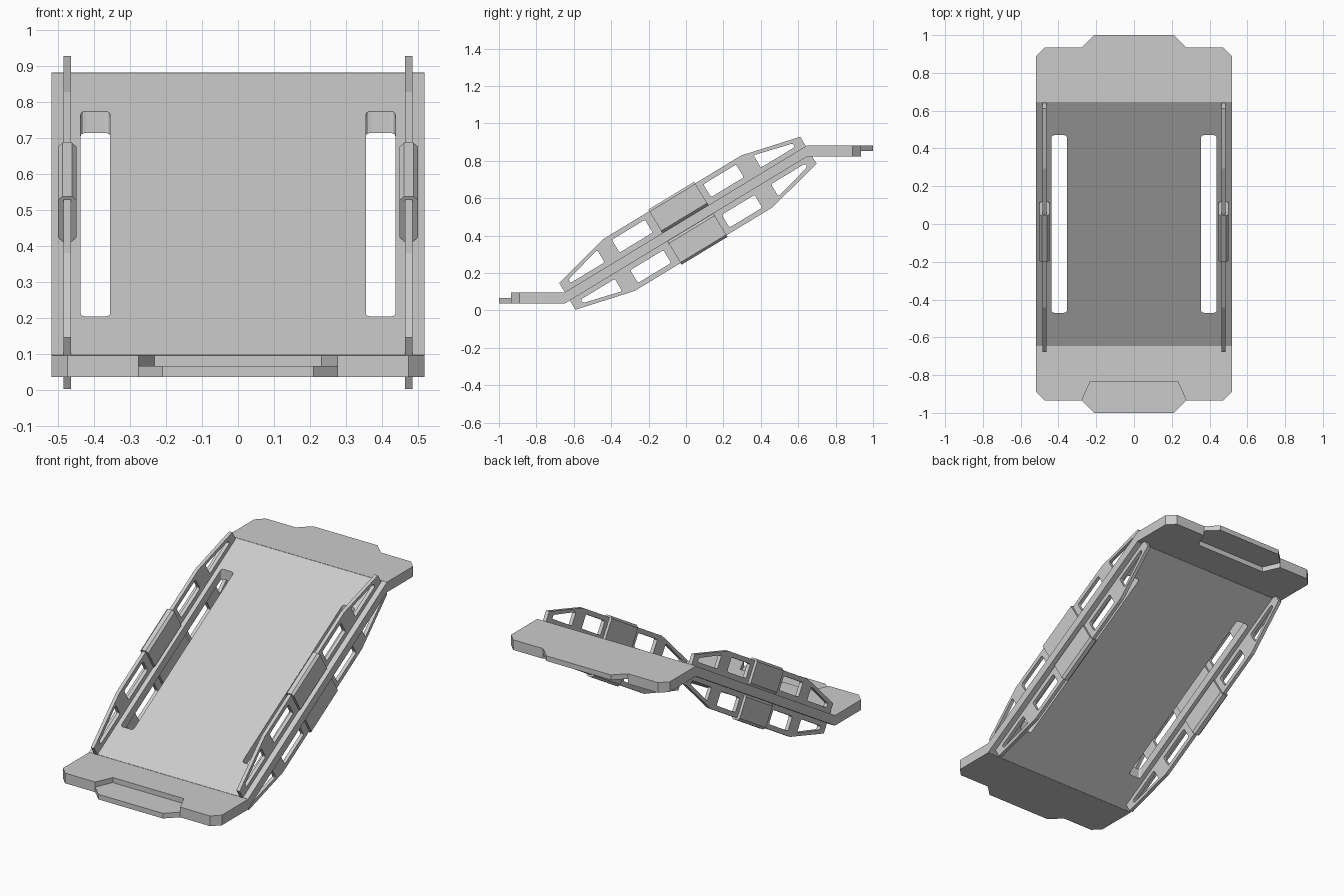
import bpy, bmesh, math
from mathutils import Matrix, Vector

default = bpy.data.objects.get("Cube")
if default:
    bpy.data.objects.remove(default, do_unlink=True)

grey = bpy.data.materials.new("light_grey")
grey.use_nodes = True
grey.diffuse_color = (0.6, 0.6, 0.6, 1)
grey.node_tree.nodes["Principled BSDF"].inputs["Base Color"].default_value = (0.6, 0.6, 0.6, 1)

HALF_X = 0.518      # half width of the deck
RUN = 0.646         # half length of the ramp in plan
MID_Z = 0.46        # height of the ramp's centre
SLOPE = 0.606
ANGLE = math.atan(SLOPE)
RAIL_X = 0.4745


def rounded(points, radius, steps=3):
    """Outline with each corner replaced by a short curve."""
    out = []
    for i, p in enumerate(points):
        p = Vector(p)
        a = p + (Vector(points[i - 1]) - p).normalized() * radius
        b = p + (Vector(points[(i + 1) % len(points)]) - p).normalized() * radius
        for k in range(steps + 1):
            t = k / steps
            out.append(a * (1 - t) ** 2 + p * 2 * t * (1 - t) + b * t * t)
    return out


def rect(x0, x1, y0, y1):
    return [(x0, y0), (x1, y0), (x1, y1), (x0, y1)]


def plate(name, outlines, thickness, matrix):
    """Flat plate from an outline and hole outlines, centred on its plane."""
    curve = bpy.data.curves.new(name, 'CURVE')
    curve.dimensions = '2D'
    curve.fill_mode = 'BOTH'
    curve.extrude = thickness / 2
    for points in outlines:
        spline = curve.splines.new('POLY')
        spline.points.add(len(points) - 1)
        for sp, p in zip(spline.points, points):
            sp.co = (p[0], p[1], 0, 1)
        spline.use_cyclic_u = True
    temp = bpy.data.objects.new(name + "_outline", curve)
    bpy.context.collection.objects.link(temp)
    bpy.context.view_layer.update()
    graph = bpy.context.evaluated_depsgraph_get()
    mesh = bpy.data.meshes.new_from_object(temp.evaluated_get(graph))
    bpy.data.objects.remove(temp, do_unlink=True)
    bpy.data.curves.remove(curve)
    mesh.transform(matrix)
    bm = bmesh.new()
    bm.from_mesh(mesh)
    bmesh.ops.remove_doubles(bm, verts=bm.verts, dist=0.0001)
    bmesh.ops.recalc_face_normals(bm, faces=bm.faces)
    for f in bm.faces:
        f.smooth = False
        f.material_index = 0
    bm.to_mesh(mesh)
    bm.free()
    mesh.name = name
    mesh.materials.clear()
    mesh.materials.append(grey)
    obj = bpy.data.objects.new(name, mesh)
    bpy.context.collection.objects.link(obj)
    return obj


def mirrored(half):
    """Close a left-hand half outline by mirroring it in x."""
    return half + [(-x, y) for x, y in reversed(half)]


# Sloping deck with two long slots, sheared so the slots stay vertical
shear = Matrix.Translation((0, 0, MID_Z)) @ Matrix(
    ((1, 0, 0, 0), (0, 1, 0, 0), (0, SLOPE, 1, 0), (0, 0, 0, 1)))
slots = [rounded(rect(*xs, -0.47, 0.47), 0.015) for xs in ((-0.437, -0.355), (0.355, 0.437))]
plate("ramp_deck", [rect(-HALF_X, HALF_X, -RUN, RUN)] + slots, 0.06, shear)

# Landings: one layer carries the tab, the other the matching recess
edge = [(-HALF_X, -RUN), (-HALF_X, -0.89), (-0.473, -0.935), (-0.277, -0.935)]
tab_layer = mirrored(edge + [(-0.21, -1.0)])
recess_layer = mirrored(edge + [(-0.232, -0.835)])
centre = Matrix.Translation((0, 0, MID_Z))
turn = centre @ Matrix.Rotation(math.pi, 4, 'X') @ centre.inverted()
for side, flip in (("lower", Matrix.Identity(4)), ("upper", turn)):
    plate(side + "_landing_tab", [tab_layer], 0.03, flip @ Matrix.Translation((0, 0, 0.052)))
    plate(side + "_landing_recess", [recess_layer], 0.03, flip @ Matrix.Translation((0, 0, 0.082)))

# Side trusses and grip blocks, laid out along (u) and across (v) the slope
c, s = math.cos(ANGLE), math.sin(ANGLE)
along, across, outward = Vector((0, c, s)), Vector((0, -s, c)), Vector((1, 0, 0))


def frame(a, b, n, origin):
    m = Matrix((a, b, n)).transposed().to_4x4()
    m.translation = origin
    return m


truss = [(-0.742, 0.01), (-0.742, 0.084), (-0.42, 0.162), (0.443, 0.162), (0.765, 0.084), (0.765, 0.01)]
holes = [
    [(-0.69, 0.052), (-0.69, 0.074), (-0.477, 0.129), (-0.477, 0.052)],
    rect(-0.382, -0.175, 0.055, 0.135),
    rect(0.19, 0.395, 0.055, 0.135),
    [(0.5, 0.052), (0.5, 0.129), (0.713, 0.074), (0.713, 0.052)],
]
block_u, block_v, half_w, half_h, cut = 0.012, 0.099, 0.026, 0.073, 0.013
octagon = []
for sx, sy in ((1, 1), (-1, 1), (-1, -1), (1, -1)):
    pair = [(sx * half_w, sy * (half_h - cut)), (sx * (half_w - cut), sy * half_h)]
    octagon += pair if sx * sy > 0 else pair[::-1]

for side, sx in (("left", 1), ("right", -1)):
    for level, sv in (("upper", 1), ("lower", -1)):
        base = Vector((sx * RAIL_X, 0, MID_Z))
        outlines = [truss] + [rounded(h, 0.01) for h in holes]
        outlines = [[(p[0], sv * p[1]) for p in o] for o in outlines]
        plate(f"{side}_{level}_truss", outlines, 0.021, frame(along, across, outward, base))
        plate(f"{side}_{level}_block", [octagon], 0.287,
              frame(outward, across, -along, base + along * block_u + across * sv * block_v))
